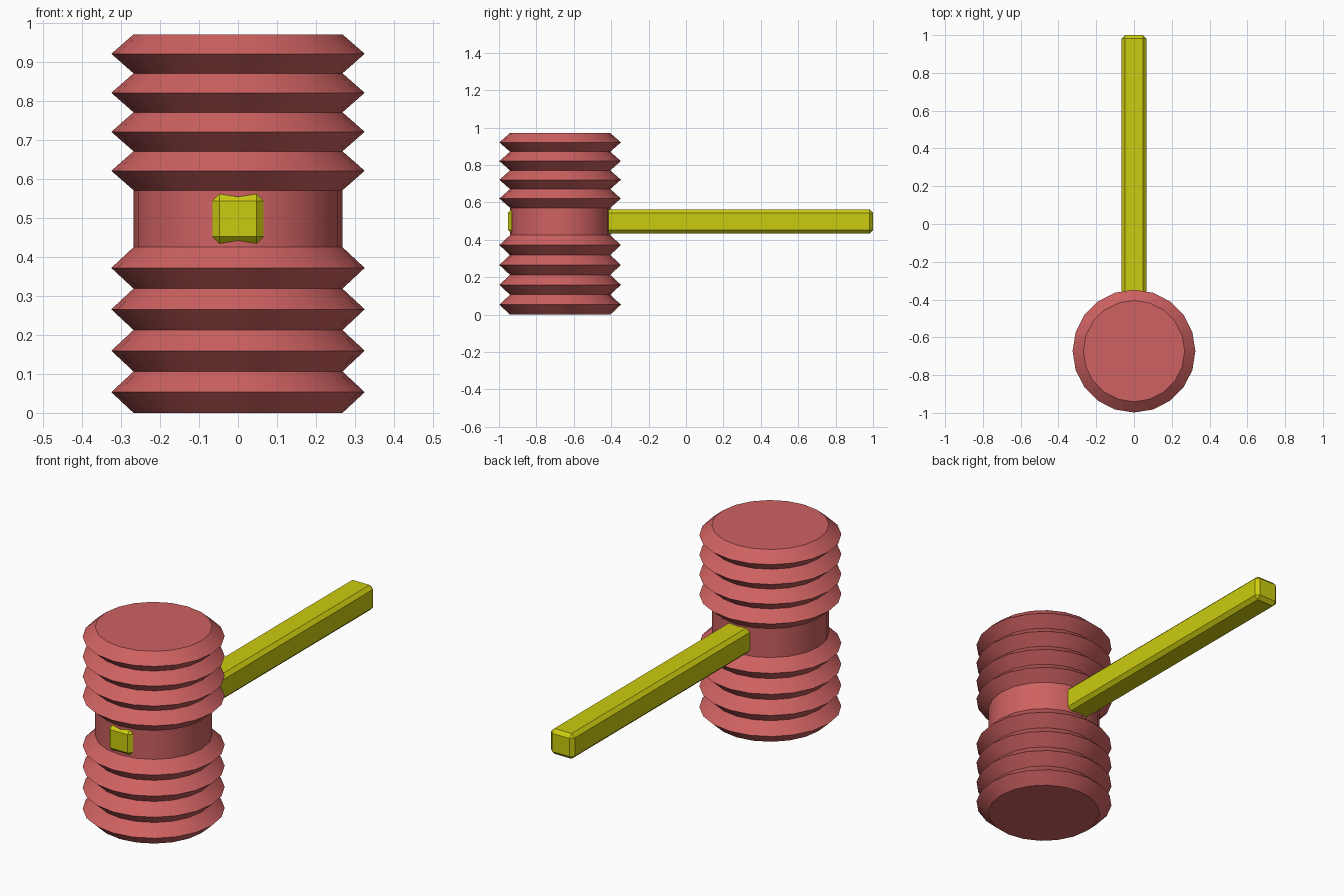
import bpy, bmesh
from math import cos, sin, tau, radians

if "Cube" in bpy.data.objects:
    bpy.data.objects.remove(bpy.data.objects["Cube"])

SIDES = 20
HEAD_Y = -0.673
R_OUT, R_IN = 0.325, 0.268


def paint(obj, name, rgb):
    mat = bpy.data.materials.new(name)
    mat.diffuse_color = (*rgb, 1)
    mat.use_nodes = True
    mat.node_tree.nodes["Principled BSDF"].inputs["Base Color"].default_value = mat.diffuse_color
    obj.data.materials.append(mat)


def add_object(name, bm):
    bmesh.ops.recalc_face_normals(bm, faces=bm.faces)
    mesh = bpy.data.meshes.new(name)
    bm.to_mesh(mesh)
    bm.free()
    obj = bpy.data.objects.new(name, mesh)
    bpy.context.collection.objects.link(obj)
    return obj


def bellows(z0, z1, ridges=4):
    """Zigzag profile: valley, peak, valley ..."""
    step = (z1 - z0) / (2 * ridges)
    return [(R_OUT if i % 2 else R_IN, z0 + i * step) for i in range(2 * ridges + 1)]


# Head: two bellows joined by a plain band, revolved with 20 sides
profile = bellows(0.0, 0.425) + bellows(0.571, 0.971)
bm = bmesh.new()
rings = [[bm.verts.new((r * cos(tau * i / SIDES), HEAD_Y + r * sin(tau * i / SIDES), z))
          for i in range(SIDES)] for r, z in profile]
for low, high in zip(rings, rings[1:]):
    for i in range(SIDES):
        j = (i + 1) % SIDES
        bm.faces.new((low[i], low[j], high[j], high[i]))
bm.faces.new(rings[0])
bm.faces.new(rings[-1])
head = add_object("bellows_head", bm)
paint(head, "red_plastic", (0.62, 0.12, 0.12))
bpy.context.view_layer.objects.active = head
head.select_set(True)
bpy.ops.object.shade_smooth_by_angle(angle=radians(30))

# Handle: long chamfered bar that passes through the head
bm = bmesh.new()
bmesh.ops.create_cube(bm, size=1)
bmesh.ops.scale(bm, vec=(0.132, 1.951, 0.128), verts=bm.verts)
bmesh.ops.translate(bm, vec=(0, 0.0245, 0.498), verts=bm.verts)
bmesh.ops.bevel(bm, geom=bm.edges[:], offset=0.018, segments=1, affect='EDGES')
handle = add_object("handle", bm)
paint(handle, "yellow_plastic", (0.6, 0.6, 0.005))
